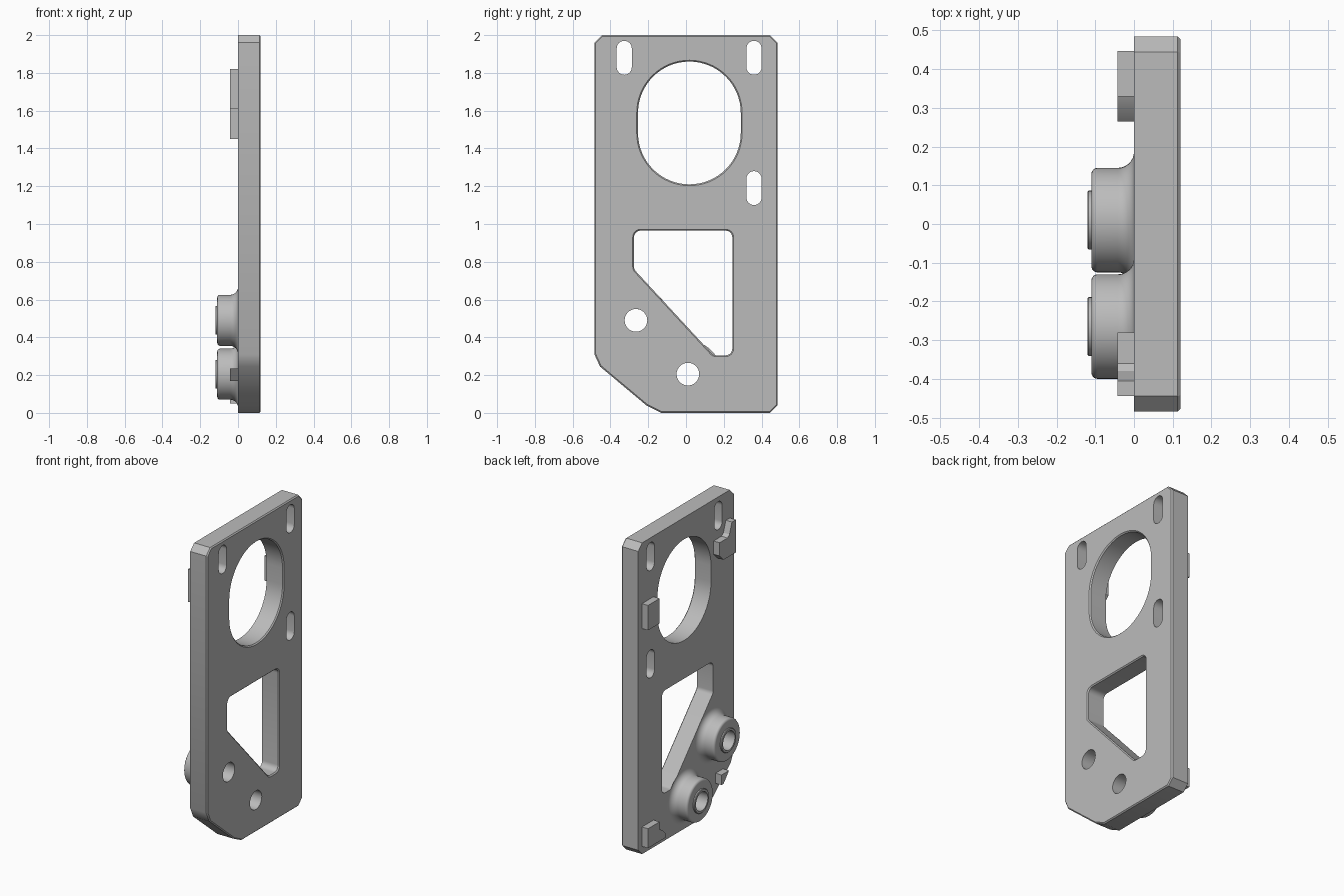
import bpy, bmesh, math
from mathutils import Vector

if "Cube" in bpy.data.objects:
    bpy.data.objects.remove(bpy.data.objects["Cube"])

grey = bpy.data.materials.new("plain grey")
grey.use_nodes = True
COLOUR = (0.5, 0.5, 0.5, 1)
grey.diffuse_color = COLOUR
grey.node_tree.nodes["Principled BSDF"].inputs["Base Color"].default_value = COLOUR

THICK = 0.12
BEVEL = 0.007


def finish(bm, name, angle=30):
    bmesh.ops.recalc_face_normals(bm, faces=bm.faces)
    mesh = bpy.data.meshes.new(name)
    bm.to_mesh(mesh)
    bm.free()
    mesh.materials.append(grey)
    obj = bpy.data.objects.new(name, mesh)
    bpy.context.collection.objects.link(obj)
    bpy.ops.object.select_all(action='DESELECT')
    obj.select_set(True)
    bpy.context.view_layer.objects.active = obj
    bpy.ops.object.shade_smooth_by_angle(angle=math.radians(angle))
    return obj


def rounded(points, radius, steps=6):
    """Counter-clockwise outline in (y, z) with filleted corners."""
    pts = [Vector(p) for p in points]
    out = []
    for i, p in enumerate(pts):
        a = (pts[i - 1] - p).normalized()
        b = (pts[(i + 1) % len(pts)] - p).normalized()
        half = a.angle(b) / 2
        centre = p + (a + b).normalized() * radius / math.sin(half)
        start = p + a * radius / math.tan(half) - centre
        end = p + b * radius / math.tan(half) - centre
        sweep = start.angle_signed(end)
        for k in range(steps + 1):
            t = -sweep * k / steps
            c, s = math.cos(t), math.sin(t)
            out.append(centre + Vector((c * start.x - s * start.y, s * start.x + c * start.y)))
    return out


def slot(y, low, high, radius, steps=16):
    """Upright slot; a circle when it has no straight part."""
    out = []
    for centre, base in ((high - radius, 0), (low + radius, math.pi)):
        for k in range(steps + 1):
            t = base + math.pi * k / steps
            out.append(Vector((y + radius * math.cos(t), centre + radius * math.sin(t))))
    return [p for i, p in enumerate(out) if (p - out[i - 1]).length > 1e-4]


def offset(loop, d):
    """Move a counter-clockwise loop inward by d."""
    out = []
    for i, p in enumerate(loop):
        u = (p - loop[i - 1]).normalized()
        v = (loop[(i + 1) % len(loop)] - p).normalized()
        n = Vector((-u.y - v.y, u.x + v.x)).normalized()
        out.append(p + n * d / max(0.3, n.dot(Vector((-u.y, u.x)))))
    return out


def plate(name, contours, x0, x1):
    """Slab between x0 and x1; each contour is (loop, edge bevel), the first is the outside."""
    bm = bmesh.new()
    back, front = [], []
    for loop, bevel in contours:
        layers = [(x0, loop)]
        if bevel:
            layers.append((x1 - abs(bevel), loop))
        layers.append((x1, offset(loop, bevel)))
        rings = [[bm.verts.new((x, p.x, p.y)) for p in ring] for x, ring in layers]
        for low, high in zip(rings, rings[1:]):
            for i in range(len(loop)):
                bm.faces.new((low[i - 1], low[i], high[i], high[i - 1]))
        for ring, store in ((rings[0], back), (rings[-1], front)):
            store += [bm.edges.get((ring[i - 1], ring[i])) for i in range(len(ring))]
    for edges, side in ((back, -1), (front, 1)):
        bmesh.ops.triangle_fill(bm, edges=edges, use_beauty=True, normal=(side, 0, 0))
    return finish(bm, name)


# Main plate with its openings
outline = [Vector(p) for p in (
    (-0.485, 0.31), (-0.455, 0.245), (-0.21, 0.04), (-0.13, 0), (0.445, 0), (0.485, 0.04),
    (0.485, 1.96), (0.445, 2), (-0.445, 2), (-0.485, 1.96))]
window = rounded([(-0.275, 0.965), (-0.275, 0.76), (0.145, 0.305), (0.245, 0.305), (0.245, 0.965)], 0.035)
BORES = {"lower": (0.01, 0.205), "upper": (-0.265, 0.49)}
BORE_R = 0.06
contours = [(outline, BEVEL),
            (slot(0.018, 1.21, 1.86, 0.272, 32), -BEVEL),
            (window, -BEVEL)]
for y, low in ((-0.327, 1.79), (0.36, 1.79), (0.36, 1.10)):
    contours.append((slot(y, low, low + 0.18, 0.04, 12), 0))
for y, z in BORES.values():
    contours.append((slot(y, z - BORE_R, z + BORE_R, BORE_R), 0))
plate("main_plate", contours, 0, THICK)

# Turned bosses with a filleted foot, rounded rim and raised lip
R, FOOT, RIM, H = 0.135, 0.042, 0.016, 0.11
profile = [(BORE_R, 0), (BORE_R, 0.12), (0.073, 0.12), (0.076, 0.117), (0.076, H)]
for k in range(7):
    t = math.pi / 2 * k / 6
    profile.append((R - RIM + RIM * math.sin(t), H - RIM + RIM * math.cos(t)))
for k in range(9):
    t = math.pi / 2 * k / 8
    profile.append((R + FOOT - FOOT * math.cos(t), FOOT - FOOT * math.sin(t)))
for label, (y, z) in BORES.items():
    bm = bmesh.new()
    verts = [bm.verts.new((-h, y + r, z)) for r, h in profile]
    edges = [bm.edges.new(pair) for pair in zip(verts, verts[1:])]
    bmesh.ops.spin(bm, geom=verts + edges, cent=(0, y, z), axis=(1, 0, 0),
                   angle=math.tau, steps=48, use_merge=True)
    bmesh.ops.remove_doubles(bm, verts=bm.verts, dist=1e-5)
    finish(bm, label + "_boss", 40)

# Raised pads on the boss side
PADS = {
    "side_pad": [(0.33, 1.45), (0.447, 1.45), (0.447, 1.61), (0.33, 1.61)],
    "top_corner_pad": [(-0.445, 1.61), (-0.32, 1.61), (-0.28, 1.65), (-0.28, 1.735),
                       (-0.36, 1.735), (-0.38, 1.75), (-0.405, 1.82), (-0.445, 1.82)],
    "bottom_corner_pad": [(0.265, 0.05), (0.447, 0.05), (0.447, 0.175), (0.33, 0.175),
                          (0.33, 0.125), (0.30, 0.11), (0.265, 0.075)],
    "small_edge_pad": [(-0.32, 0.17), (-0.30, 0.17), (-0.30, 0.235), (-0.375, 0.235)],
}
for name, points in PADS.items():
    plate(name, [([Vector(p) for p in points], 0)], -0.043, 0)
